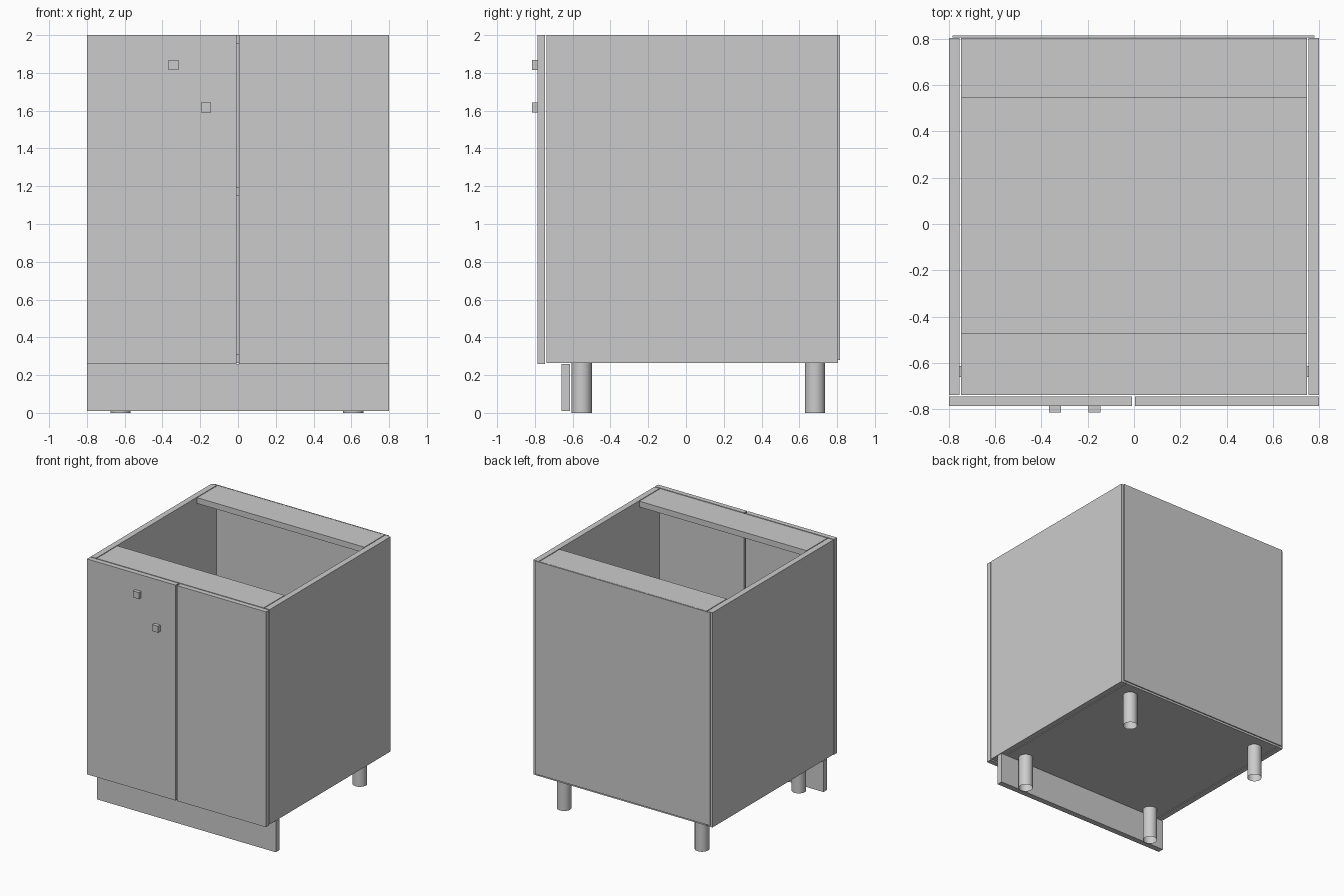
import bpy
import math

old = bpy.data.objects.get("Cube")
if old:
    bpy.data.objects.remove(old, do_unlink=True)


def make_material(name, value):
    m = bpy.data.materials.new(name)
    m.use_nodes = True
    colour = (value, value, value, 1)
    m.diffuse_color = colour
    m.node_tree.nodes["Principled BSDF"].inputs["Base Color"].default_value = colour
    return m


grey = make_material("light grey", 0.6)


def panel(name, x, y, z):
    """Box spanning the given (low, high) ranges."""
    spans = (x, y, z)
    bpy.ops.mesh.primitive_cube_add(size=1, location=[(a + b) / 2 for a, b in spans])
    ob = bpy.context.object
    ob.name = name
    ob.scale = [b - a for a, b in spans]
    bpy.ops.object.transform_apply(location=False, rotation=False, scale=True)
    ob.data.materials.append(grey)
    return ob


def leg(name, x, y):
    """Hollow round leg, open at the foot."""
    bpy.ops.mesh.primitive_cylinder_add(vertices=32, radius=0.054, depth=0.265,
                                        end_fill_type='NOTHING', location=(x, y, 0.1325))
    ob = bpy.context.object
    ob.name = name
    ob.data.materials.append(grey)
    bpy.ops.object.shade_smooth_by_angle(angle=math.radians(30))


base, top, board = 0.265, 2.0, 0.047
inner = (-0.747, 0.747)
depth = (-0.738, 0.804)

# Carcass
panel("right_side", (-0.8, -0.753), depth, (base, top))
panel("left_side", (0.753, 0.8), depth, (base, top))
panel("bottom", inner, depth, (base, base + board))
panel("shelf", inner, (-0.7, 0.8), (1.148, 1.148 + board))
panel("front_rail", inner, (depth[0], -0.472), (top - board, top))
panel("back_rail", inner, (0.546, depth[1]), (top - board, top))
panel("back_panel", (-0.785, 0.78), (0.806, 0.815), (0.28, top))

# Doors with square knobs
door_y, door_z = (-0.786, -0.746), (0.26, top)
panel("right_door", (-0.8, -0.008), door_y, door_z)
panel("left_door", (0.005, 0.8), door_y, door_z)
for name, x, z in (("upper_knob", -0.341, 1.842), ("lower_knob", -0.17, 1.616)):
    panel(name, (x - 0.026, x + 0.026), (-0.815, door_y[0]), (z - 0.026, z + 0.026))

# Plinth and legs
panel("plinth", (-0.8, 0.8), (-0.66, -0.613), (0.01, 0.26))
for side, x in (("right", -0.622), ("left", 0.611)):
    for end, y in (("front", -0.552), ("back", 0.683)):
        leg(f"{side}_{end}_leg", x, y)
